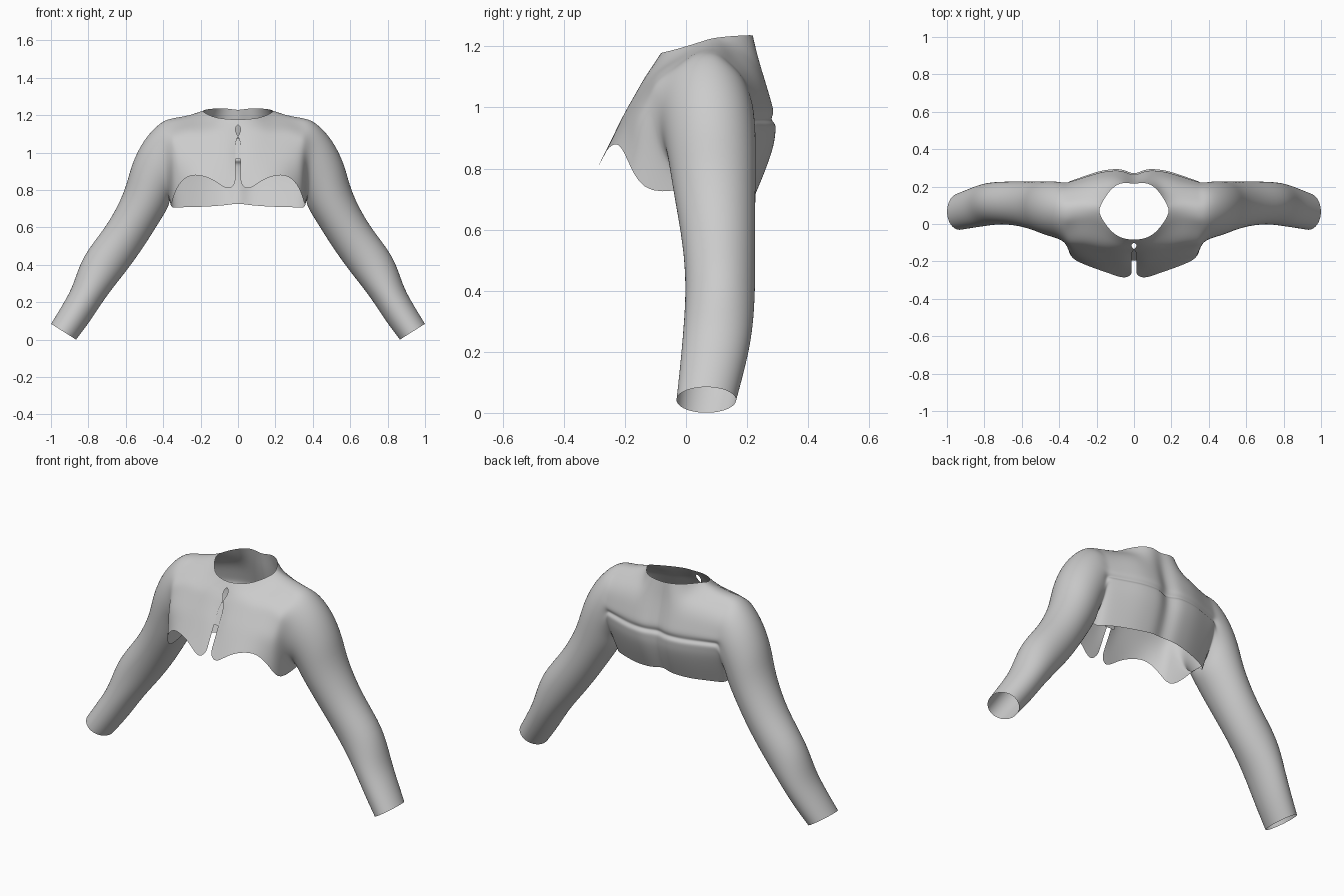
import bpy, bmesh, math
from mathutils import Vector

if "Cube" in bpy.data.objects:
    bpy.data.objects.remove(bpy.data.objects["Cube"])

cloth = bpy.data.materials.new("grey_cloth")
cloth.diffuse_color = (0.6, 0.6, 0.6, 1)
cloth.use_nodes = True
cloth.node_tree.nodes["Principled BSDF"].inputs["Base Color"].default_value = cloth.diffuse_color

# Torso sections outward from the centre: x, front (y, z) hem to top, back (y, z) top to hem
TORSO = [
    (0.000, [(-.275, .83), (-.20, .97), (-.13, 1.10), (-.085, 1.175)],
     [(.212, 1.225), (.225, 1.12), (.262, .955), (.255, .85), (.21, .73)]),
    (0.055, [(-.292, .795), (-.205, .98), (-.13, 1.11), (-.08, 1.18)],
     [(.225, 1.237), (.25, 1.12), (.297, .96), (.29, .86), (.232, .72)]),
    (0.120, [(-.268, .85), (-.20, .98), (-.12, 1.12), (-.05, 1.185)],
     [(.20, 1.237), (.25, 1.12), (.297, .96), (.287, .86), (.225, .715)]),
    (0.188, [(-.245, .878), (-.19, .98), (-.11, 1.11), (.05, 1.215)],
     [(.09, 1.23), (.235, 1.14), (.287, .96), (.275, .86), (.21, .71)]),
    (0.270, [(-.215, .885), (-.175, .98), (-.09, 1.12), (.05, 1.195)],
     [(.11, 1.20), (.215, 1.11), (.258, .96), (.245, .86), (.18, .71)]),
    (0.335, [(-.185, .81), (-.165, .95), (-.10, 1.09), (.04, 1.185)],
     [(.10, 1.19), (.20, 1.10), (.237, .96), (.22, .86), (.15, .705)]),
    (0.358, [(-.13, .705), (-.13, .93), (-.10, 1.08), (.03, 1.18)],
     [(.10, 1.185), (.20, 1.09), (.228, .96), (.205, .86), (.12, .705)]),
]
# Sleeve rings: outer x z, inner x z, front y, back y
SLEEVE = [
    (.41, 1.17, .365, .745, -.085, .225), (.505, 1.075, .365, .735, -.07, .23),
    (.575, .93, .375, .70, -.055, .23), (.60, .80, .42, .63, -.04, .228),
    (.70, .605, .50, .50, -.01, .228), (.835, .45, .60, .36, 0, .228),
    (.88, .29, .70, .24, -.01, .22), (.93, .20, .785, .105, -.02, .195),
    (1.0, .085, .865, 0, -.032, .165),
]
FRONT_T = [i * 3 / 11 for i in range(12)]
BACK_T = [0, .4, .8, 1.2, 1.6, 1.87, 2, 2.13, 2.4, 2.8, 3.4, 4]
ROWS, NECK, OPEN = 24, 3, len(TORSO) - 1


def along(points, t):
    i = min(int(t), len(points) - 2)
    return Vector(points[i]).lerp(Vector(points[i + 1]), t - i)


def torso_section(j, x, front, back):
    pts = []
    for i, t in enumerate(FRONT_T):
        y, z = along(front, t)
        # front edges stay apart except where they meet at the collar
        px = .014 if j == 0 and i not in (7, 10, 11) else x
        pts.append((px, y, z))
    for i, t in enumerate(BACK_T):
        y, z = along(back, t)
        pts.append((x, y - (.022 if i == 6 else 0), z))   # seam across the back
    return pts


def sleeve_ring(ox, oz, ix, iz, yf, yb):
    pts = []
    for i in range(ROWS):
        a = (i + .5) / ROWS * 2 * math.pi
        k = (1 - math.cos(a)) / 2
        pts.append((ix + (ox - ix) * k, (yf + yb) / 2 - (yb - yf) / 2 * math.sin(a),
                    iz + (oz - iz) * k))
    return pts


def make_object(name, bm):
    mesh = bpy.data.meshes.new(name)
    bm.to_mesh(mesh)
    bm.free()
    mesh.materials.append(cloth)
    for p in mesh.polygons:
        p.use_smooth = True
    ob = bpy.data.objects.new(name, mesh)
    bpy.context.collection.objects.link(ob)
    return ob


# Half jacket, lofted from the centre line to the cuff
sections = [torso_section(j, *s) for j, s in enumerate(TORSO)]
sections += [sleeve_ring(*s) for s in SLEEVE]
bm = bmesh.new()
grid = [[bm.verts.new(p) for p in s] for s in sections]
for j in range(len(grid) - 1):
    for i in range(ROWS):
        if i == 11 and j < NECK:            # neck opening
            continue
        if i == ROWS - 1 and j <= OPEN:     # open hem and underarm
            continue
        n = (i + 1) % ROWS
        bm.faces.new((grid[j][i], grid[j + 1][i], grid[j + 1][n], grid[j][n]))
jacket = make_object("jacket", bm)
mirror = jacket.modifiers.new("mirror", 'MIRROR')
mirror.merge_threshold = .001
smooth = jacket.modifiers.new("smooth", 'SUBSURF')
smooth.levels = smooth.render_levels = 2

# Small placket behind the upper part of the front gap
bm = bmesh.new()
bm.faces.new([bm.verts.new(p) for p in (
    (-.03, -.195, .965), (.03, -.195, .965), (.03, -.135, 1.075), (-.03, -.135, 1.075))])
make_object("front_placket", bm)
